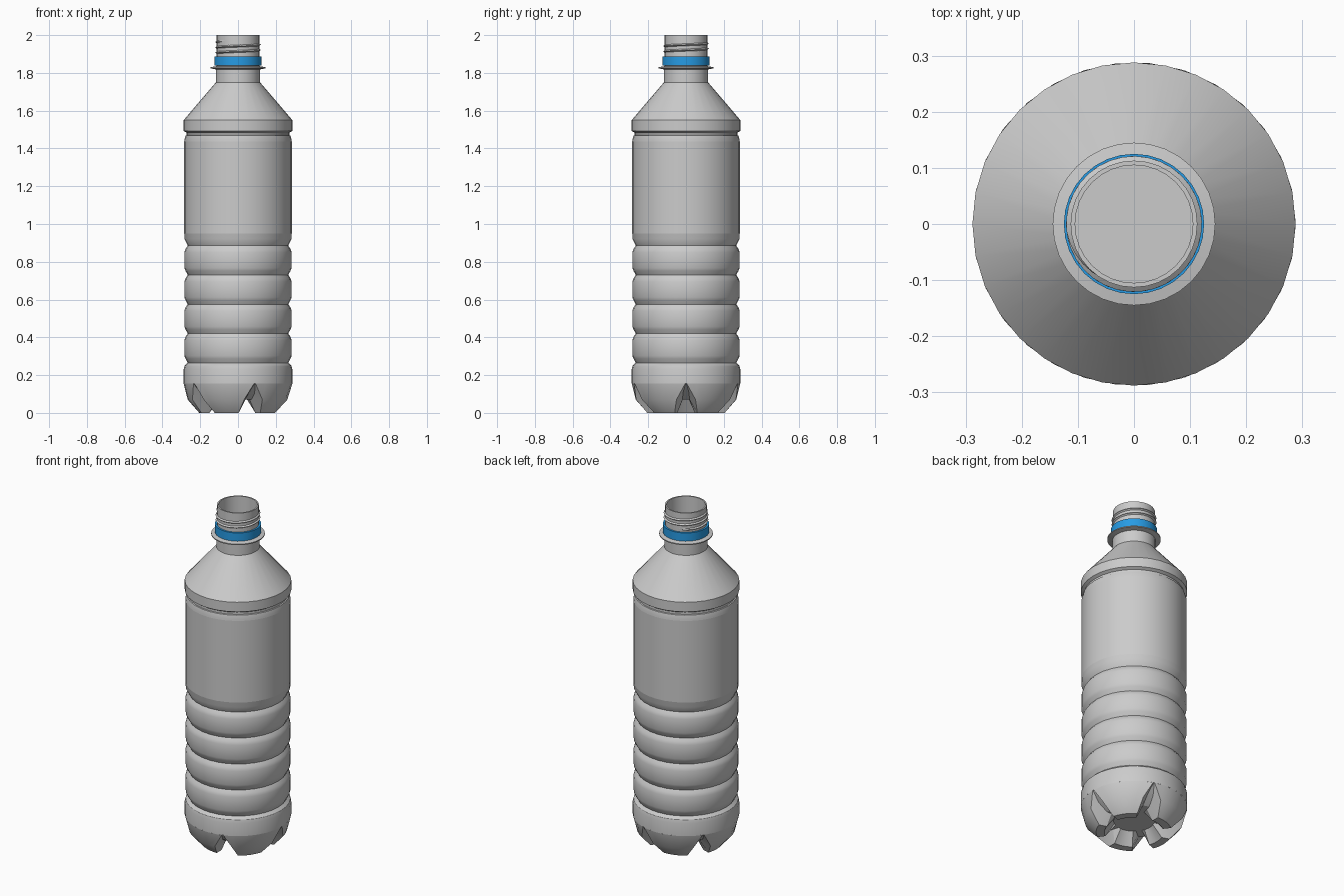
import bpy, math

if "Cube" in bpy.data.objects:
    bpy.data.objects.remove(bpy.data.objects["Cube"])

SIDES = 32


def finish(name, verts, faces, color=None):
    me = bpy.data.meshes.new(name)
    me.from_pydata(verts, [], faces)
    ob = bpy.data.objects.new(name, me)
    bpy.context.collection.objects.link(ob)
    if color:
        mat = bpy.data.materials.new(name + "_color")
        mat.diffuse_color = color
        mat.use_nodes = True
        mat.node_tree.nodes["Principled BSDF"].inputs["Base Color"].default_value = mat.diffuse_color
        me.materials.append(mat)
    bpy.ops.object.select_all(action='DESELECT')
    bpy.context.view_layer.objects.active = ob
    ob.select_set(True)
    bpy.ops.object.shade_smooth_by_angle(angle=math.radians(28))
    return ob


def polar(r, angle, z):
    return (r * math.cos(angle), r * math.sin(angle), z)


def skin(rows, n, closed=False):
    """Quads between successive rings of n vertices."""
    faces = []
    for j in range(rows if closed else rows - 1):
        a, b = j * n, ((j + 1) % rows) * n
        for i in range(n):
            k = (i + 1) % n
            faces.append((a + i, a + k, b + k, b + i))
    return faces


def lathe(name, profile, closed=False, color=None):
    verts = [polar(r, 2 * math.pi * i / SIDES, z) for r, z in profile for i in range(SIDES)]
    return finish(name, verts, skin(len(profile), SIDES, closed), color)


# Body: base wall, stacked ribs, label area, groove, shoulder cone and neck foot
body = [(0.288, 0.155), (0.288, 0.23), (0.283, 0.25)]
for z in (0.265, 0.42, 0.575, 0.73):
    body += [(0.266, z), (0.278, z + 0.022), (0.284, z + 0.037),
             (0.284, z + 0.12), (0.278, z + 0.138)]
body += [(0.266, 0.885), (0.284, 0.922), (0.284, 1.445), (0.278, 1.468), (0.272, 1.470),
         (0.272, 1.483), (0.288, 1.493), (0.288, 1.55), (0.117, 1.75), (0.117, 1.818)]
# Support flange, finish and open rim with a short inner wall
body += [(0.145, 1.824), (0.145, 1.830), (0.113, 1.836), (0.113, 2.0),
         (0.105, 2.0), (0.105, 1.90)]
lathe("bottle_body", body)

# Label sleeve lying on the straight wall
lathe("label_sleeve", [(0.2848, 0.95), (0.2848, 1.437)])

# Blue tamper ring
lathe("tamper_ring", [(0.114, 1.838), (0.125, 1.838), (0.125, 1.887), (0.114, 1.887)],
      closed=True, color=(0.02, 0.33, 0.78, 1))

# Base with five feet: (foot r, foot z, channel r, channel z, channel and mouth half angles)
rows = [(0.288, 0.155, 0.288, 0.155, 0.4, 0.9),
        (0.266, 0.070, 0.235, 0.105, 4, 11),
        (0.205, 0.000, 0.175, 0.070, 6, 17),
        (0.160, 0.000, 0.145, 0.070, 7, 17),
        (0.110, 0.070, 0.110, 0.070, 8, 17)]
verts = []
for fr, fz, cr, cz, ca, ma in rows:
    for s in range(5):
        columns = [(-ca, cr, cz), (ca, cr, cz)]
        columns += [(ma + (72 - 2 * ma) * k / 6, fr, fz) for k in range(7)]
        verts += [polar(r, math.radians(72 * s + a), z) for a, r, z in columns]
faces = [f[::-1] for f in skin(len(rows), 45)]
faces.append(tuple(reversed(range(4 * 45, 5 * 45))))
finish("base_feet", verts, faces)

# Helical screw thread with a triangular section, tapering out at both ends
steps, turns, start = 80, 2.4, math.radians(240)
verts = []
for i in range(steps + 1):
    t = i / steps
    a = start - 2 * math.pi * turns * (1 - t)
    z = 1.900 + 0.068 * t
    out = 0.112 + 0.009 * min(1, 16 * t, 16 * (1 - t))
    verts += [polar(0.112, a, z - 0.007), polar(out, a, z), polar(0.112, a, z + 0.007)]
finish("screw_thread", verts, skin(steps + 1, 3))
